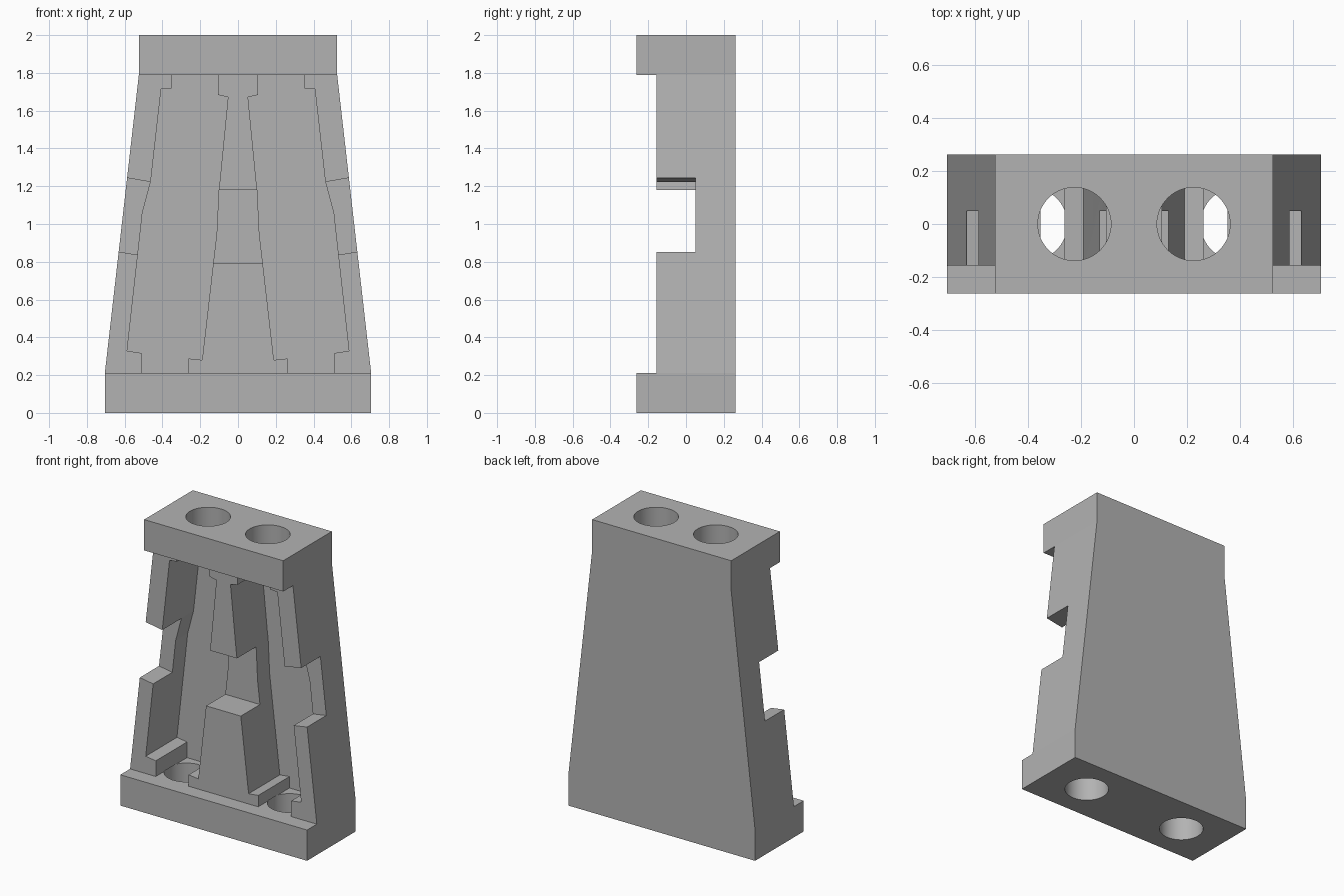
import bpy, bmesh, math

cube = bpy.data.objects.get("Cube")
if cube:
    bpy.data.objects.remove(cube, do_unlink=True)

# Key sizes
HALF_DEPTH = 0.262
BASE_TOP, CAP_BOTTOM, HEIGHT = 0.21, 1.79, 2.0
BASE_HALF, CAP_HALF = 0.705, 0.525
RECESS_Y, NOTCH_Y, FLOOR_Y = -0.157, 0.05, 0.18
HOLE_RADIUS = 0.138

grey = bpy.data.materials.new("light grey")
grey.use_nodes = True
COLOUR = (0.45, 0.45, 0.45, 1.0)
grey.diffuse_color = COLOUR
grey.node_tree.nodes["Principled BSDF"].inputs["Base Color"].default_value = COLOUR


def finish(name, bm):
    bmesh.ops.recalc_face_normals(bm, faces=bm.faces)
    mesh = bpy.data.meshes.new(name)
    bm.to_mesh(mesh)
    bm.free()
    mesh.materials.append(grey)
    obj = bpy.data.objects.new(name, mesh)
    bpy.context.collection.objects.link(obj)
    return obj


def prism(name, profile, y0, y1):
    """Extrude an x-z outline from y0 to y1."""
    bm = bmesh.new()
    face = bm.faces.new([bm.verts.new((x, y0, z)) for x, z in profile])
    out = bmesh.ops.extrude_face_region(bm, geom=[face])
    verts = [v for v in out["geom"] if isinstance(v, bmesh.types.BMVert)]
    bmesh.ops.translate(bm, verts=verts, vec=(0, y1 - y0, 0))
    return finish(name, bm)


def rod(name, x, z0, z1):
    bm = bmesh.new()
    bmesh.ops.create_cone(bm, cap_ends=True, segments=64, radius1=HOLE_RADIUS,
                          radius2=HOLE_RADIUS, depth=z1 - z0)
    bmesh.ops.translate(bm, verts=bm.verts, vec=(x, 0, (z0 + z1) / 2))
    return finish(name, bm)


def cut(target, cutter):
    mod = target.modifiers.new("cut", 'BOOLEAN')
    mod.operation, mod.solver, mod.object = 'DIFFERENCE', 'EXACT', cutter
    bpy.context.view_layer.objects.active = target
    bpy.ops.object.modifier_apply(modifier=mod.name)
    bpy.data.objects.remove(cutter, do_unlink=True)


def mirrored(profile, side):
    return [(x * side, z) for x, z in profile]


# Solid body: straight base, tapering middle, straight cap
half = [(BASE_HALF, 0), (BASE_HALF, BASE_TOP), (CAP_HALF, CAP_BOTTOM), (CAP_HALF, HEIGHT)]
body = prism("support_frame", half + mirrored(half, -1)[::-1], -HALF_DEPTH, HALF_DEPTH)

# Shallow front recess between base and cap
cut(body, prism("recess_cutter", [(-1, BASE_TOP), (1, BASE_TOP), (1, CAP_BOTTOM), (-1, CAP_BOTTOM)],
                -0.5, RECESS_Y))

# Leaning channel, with tabs at its four corners
rib_edge = [(0.263, BASE_TOP), (0.263, 0.288), (0.19, 0.28), (0.113, 0.95), (0.102, 1.18),
            (0.095, 1.24), (0.053, 1.672), (0.105, 1.683), (0.105, CAP_BOTTOM)]
wall_edge = [(0.353, CAP_BOTTOM), (0.353, 1.718), (0.407, 1.714), (0.462, 1.225),
             (0.506, 1.06), (0.587, 0.328), (0.511, 0.317), (0.511, BASE_TOP)]
# Slanted gap through the outer wall
wall_notch = [(0.3, 0.80), (0.8, 0.88), (0.8, 1.28), (0.3, 1.195)]

for side in (-1, 1):
    cut(body, prism("channel_cutter", mirrored(rib_edge + wall_edge, side), -0.4, FLOOR_Y))
    cut(body, prism("wall_notch_cutter", mirrored(wall_notch, side), -0.35, NOTCH_Y))
    # Pin holes through the base and the cap
    cut(body, rod("base_hole_cutter", side * 0.39, -0.1, BASE_TOP + 0.002))
    cut(body, rod("cap_hole_cutter", side * 0.225, CAP_BOTTOM - 0.002, HEIGHT + 0.1))

# Gap through the centre rib
cut(body, prism("rib_notch_cutter", [(-0.2, 0.794), (0.2, 0.794), (0.2, 1.18), (-0.2, 1.18)],
                -0.3, NOTCH_Y))

bpy.ops.object.select_all(action='DESELECT')
body.select_set(True)
bpy.context.view_layer.objects.active = body
bpy.ops.object.shade_smooth_by_angle(angle=math.radians(6))
